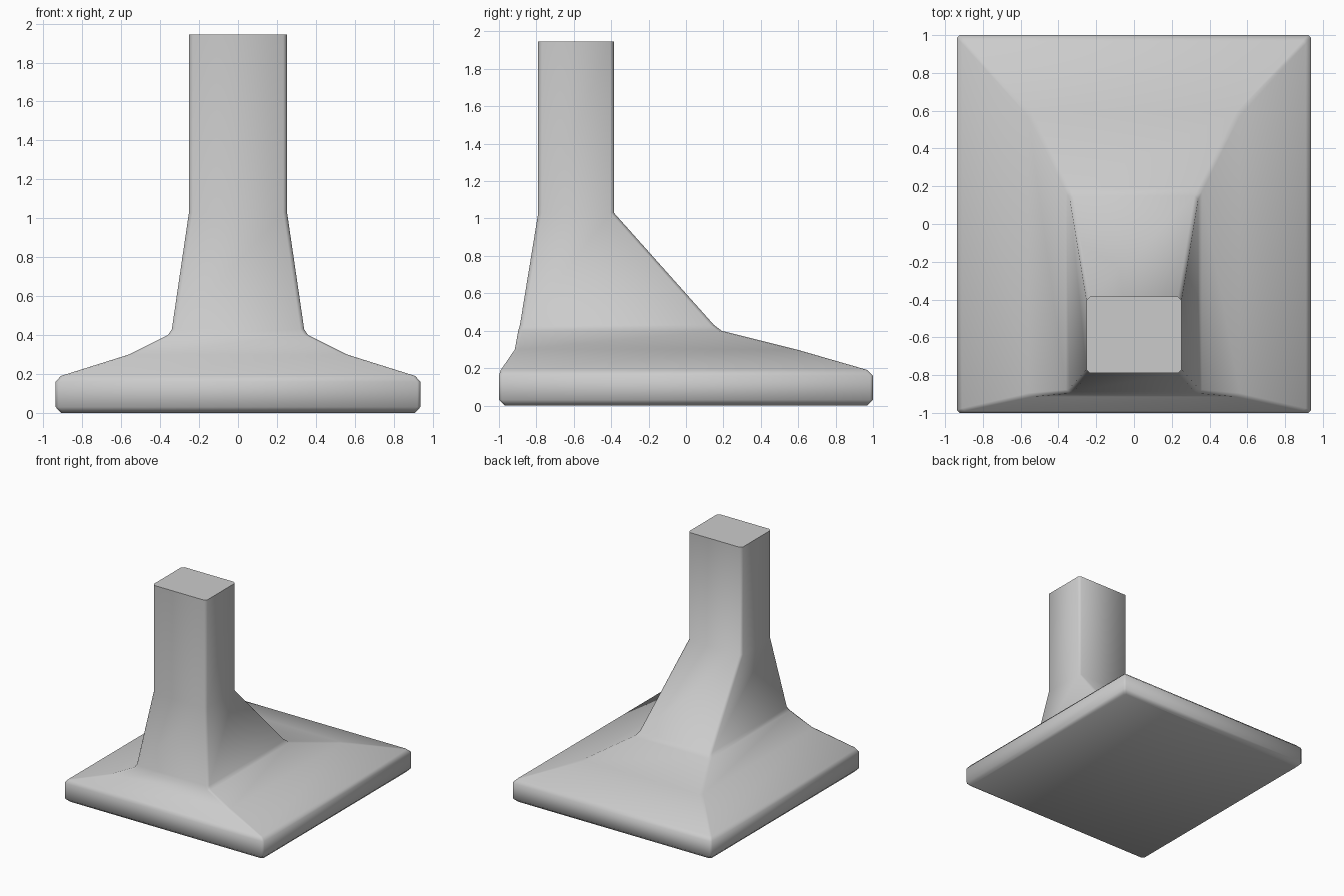
import bpy, bmesh

if "Cube" in bpy.data.objects:
    bpy.data.objects.remove(bpy.data.objects["Cube"])

# Range hood sections: z, half width in x, front y, back y, corner chamfer
SECTIONS = [
    (0.00, 0.91, -0.97, 0.97, 0.015),
    (0.03, 0.937, -1.00, 1.00, 0.015),
    (0.16, 0.937, -1.00, 1.00, 0.015),
    (0.19, 0.91, -0.99, 0.97, 0.015),
    (0.30, 0.56, -0.915, 0.59, 0.02),
    (0.40, 0.36, -0.897, 0.19, 0.02),
    (0.43, 0.34, -0.888, 0.15, 0.02),
    (1.03, 0.252, -0.79, -0.385, 0.02),
    (1.945, 0.252, -0.79, -0.385, 0.02),
]


def ring(bm, z, w, y0, y1, c):
    """Rectangle with chamfered corners, counter-clockwise."""
    pts = [(-w + c, y0), (w - c, y0), (w, y0 + c), (w, y1 - c),
           (w - c, y1), (-w + c, y1), (-w, y1 - c), (-w, y0 + c)]
    return [bm.verts.new((x, y, z)) for x, y in pts]


# Canopy and chimney as one continuous lofted sheet-metal shell
bm = bmesh.new()
rings = [ring(bm, *s) for s in SECTIONS]
for a, b in zip(rings, rings[1:]):
    for i in range(8):
        j = (i + 1) % 8
        bm.faces.new((a[i], a[j], b[j], b[i]))
bm.faces.new(rings[0][::-1])
bm.faces.new(rings[-1])
bmesh.ops.recalc_face_normals(bm, faces=bm.faces)

mesh = bpy.data.meshes.new("range_hood")
bm.to_mesh(mesh)
bm.free()
hood = bpy.data.objects.new("range_hood", mesh)
bpy.context.collection.objects.link(hood)

# Soft corners, crisp top opening edge
bpy.context.view_layer.objects.active = hood
hood.select_set(True)
bpy.ops.object.shade_smooth_by_angle(angle=0.9)
